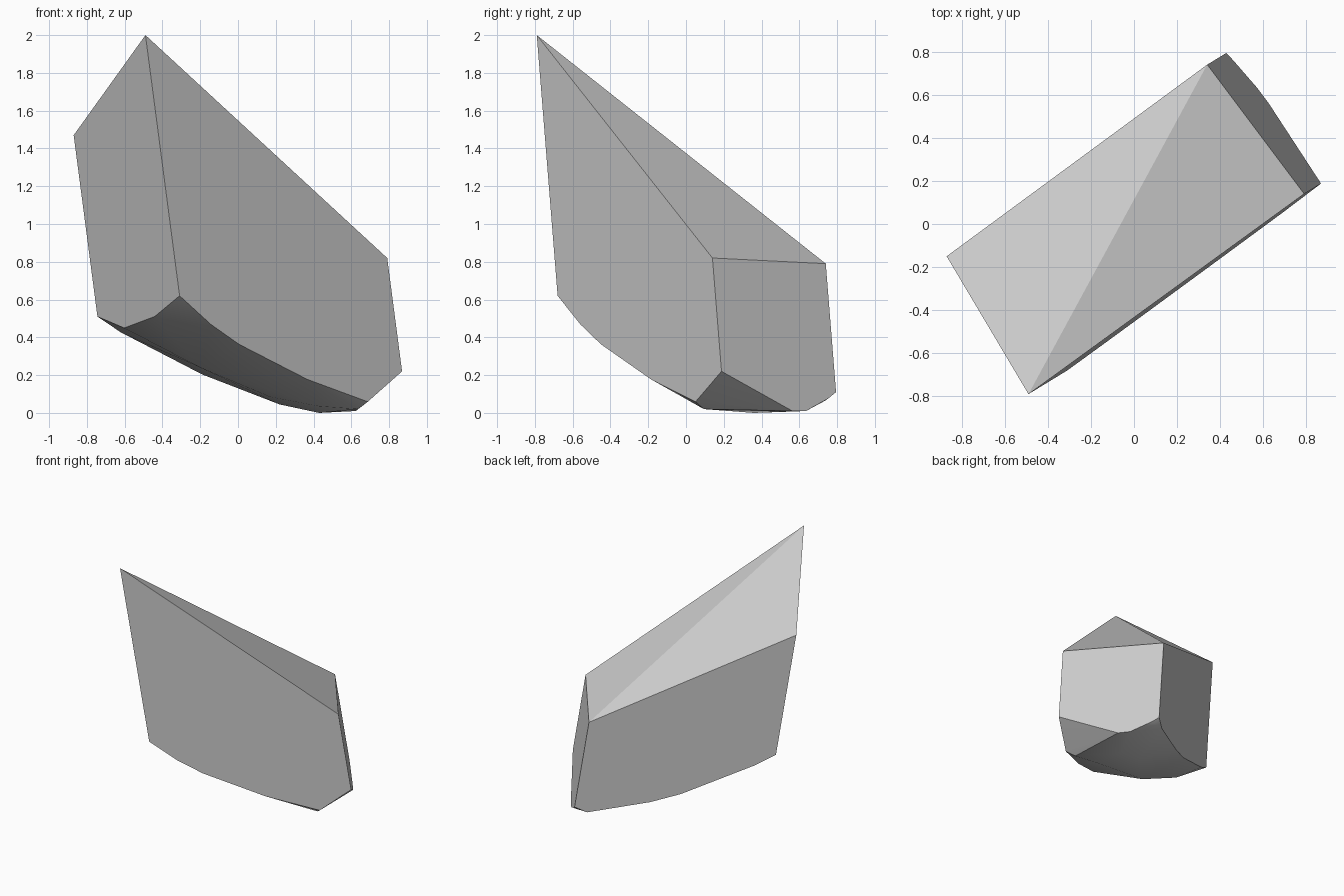
import bpy
import bmesh
import math
from mathutils import Vector

default_cube = bpy.data.objects.get("Cube")
if default_cube:
    bpy.data.objects.remove(default_cube, do_unlink=True)

# One grey stone material
stone = bpy.data.materials.new("stone_grey")
stone.use_nodes = True
grey = (0.6, 0.6, 0.6, 1)
stone.diffuse_color = grey
stone.node_tree.nodes["Principled BSDF"].inputs["Base Color"].default_value = grey

# Leaning four-sided block: top corners, lean direction and depth of each corner
lean = Vector((0.131, 0.08, -1))
top = [Vector(p) for p in ((-0.49, -0.79, 2.0), (-0.87, -0.15, 1.47),
                           (0.34, 0.74, 0.79), (0.79, 0.14, 0.82))]
depths = (1.38, 0.96, 0.68, 0.6)
bottom = [p + lean * depth for p, depth in zip(top, depths)]

# Lower rim of each side: (fraction along the side, dip below the corner line)
rims = (
    ((0.325, 0.074), (0.703, 0.093)),
    ((0.1, 0.043), (0.46, 0.123), (0.61, 0.124), (0.93, 0.072)),
    ((0.07, 0.04), (0.28, 0.131), (0.4, 0.144)),
    ((0.18, 0.233), (0.45, 0.223), (0.75, 0.157), (0.87, 0.1)),
)
points = top + bottom
for i, rim in enumerate(rims):
    start, end = bottom[i], bottom[(i + 1) % len(bottom)]
    points += [start.lerp(end, t) + lean * dip for t, dip in rim]

# Belly of the rounded underside
points += [Vector(p) for p in ((0.635, 0.095, 0.02), (0.43, 0.36, 0.0),
                               (0.22, 0.33, 0.045), (0.43, 0.1, 0.035),
                               (0.17, 0.12, 0.085), (-0.2, -0.14, 0.24))]

bm = bmesh.new()
for p in points:
    bm.verts.new(p)
bmesh.ops.convex_hull(bm, input=bm.verts[:])
bmesh.ops.delete(bm, geom=[v for v in bm.verts if not v.link_faces], context='VERTS')
bmesh.ops.dissolve_limit(bm, angle_limit=math.radians(1),
                         verts=bm.verts[:], edges=bm.edges[:])
bmesh.ops.recalc_face_normals(bm, faces=bm.faces[:])

# Smooth underside, flat sides and top
for face in bm.faces:
    face.smooth = face.normal.z < -0.25
for edge in bm.edges:
    edge.smooth = edge.calc_face_angle(0) < math.radians(30)

mesh = bpy.data.meshes.new("stone_block")
bm.to_mesh(mesh)
bm.free()
mesh.materials.append(stone)
block = bpy.data.objects.new("stone_block", mesh)
bpy.context.collection.objects.link(block)
